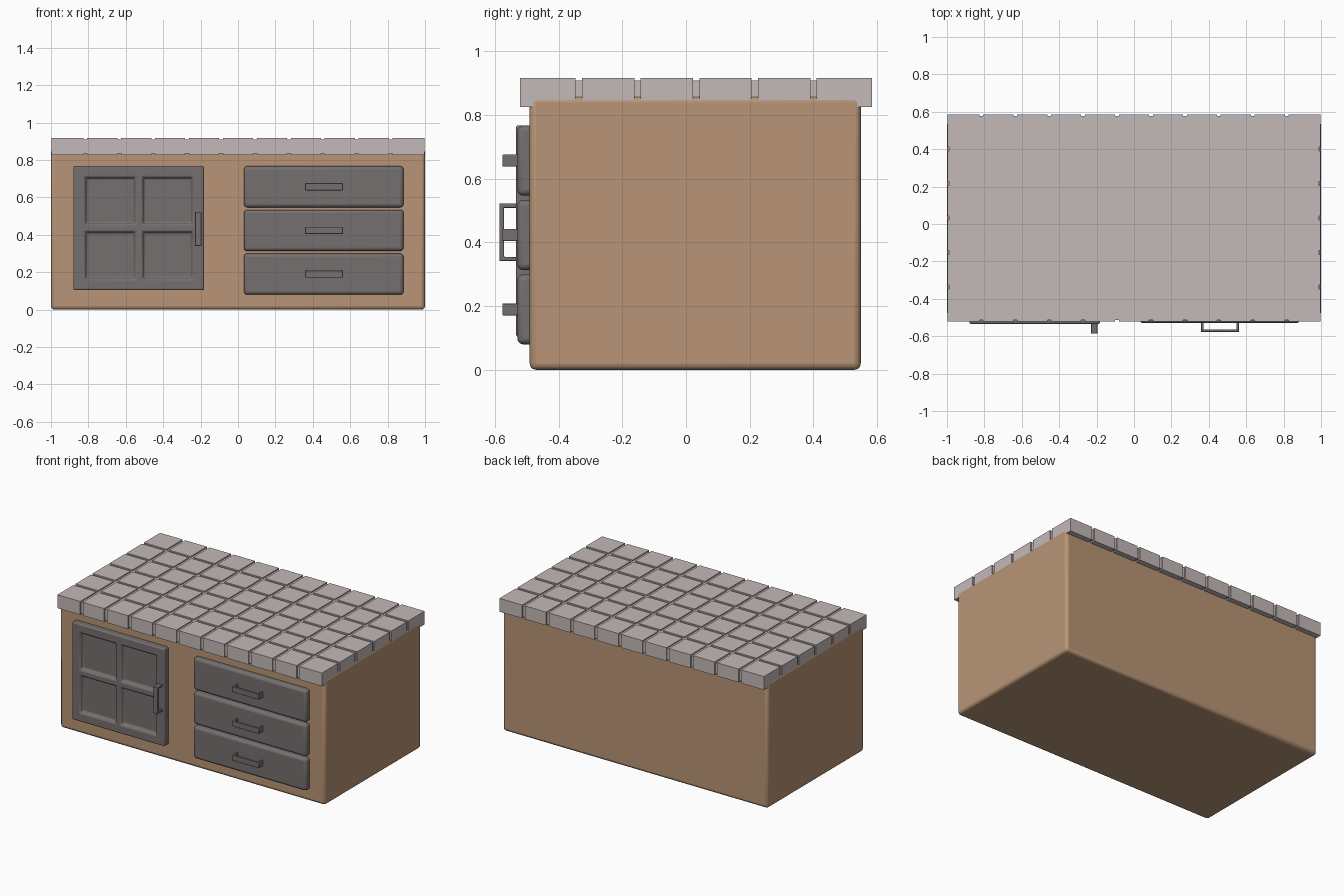
import bpy, bmesh
from mathutils import Vector

if "Cube" in bpy.data.objects:
    bpy.data.objects.remove(bpy.data.objects["Cube"])


def material(name, rgb):
    m = bpy.data.materials.new(name)
    m.diffuse_color = (*rgb, 1)
    m.use_nodes = True
    m.node_tree.nodes["Principled BSDF"].inputs["Base Color"].default_value = m.diffuse_color
    return m


WOOD = material("wood", (0.48, 0.30, 0.18))
PAINT = material("dark_paint", (0.18, 0.16, 0.16))
TILE = material("tile", (0.55, 0.49, 0.48))


def finish(bm, name, mat, bevel=0.0, segments=3, angle=0.6):
    bmesh.ops.recalc_face_normals(bm, faces=bm.faces[:])
    me = bpy.data.meshes.new(name)
    bm.to_mesh(me)
    bm.free()
    ob = bpy.data.objects.new(name, me)
    bpy.context.collection.objects.link(ob)
    me.materials.append(mat)
    if bevel:
        mod = ob.modifiers.new("bevel", 'BEVEL')
        mod.width, mod.segments = bevel, segments
        mod.limit_method, mod.angle_limit = 'ANGLE', angle
        bpy.ops.object.select_all(action='DESELECT')
        ob.select_set(True)
        bpy.context.view_layer.objects.active = ob
        bpy.ops.object.shade_smooth_by_angle(angle=0.6)
    return ob


def box(lo, hi):
    bm = bmesh.new()
    bmesh.ops.create_cube(bm, size=1)
    lo, hi = Vector(lo), Vector(hi)
    for v in bm.verts:
        v.co = Vector([(lo[k] + hi[k]) / 2 + v.co[k] * (hi[k] - lo[k]) for k in range(3)])
    return bm


def cut(bm, axis, values):
    n = Vector((0, 0, 0))
    n[axis] = 1
    for c in values:
        bmesh.ops.bisect_plane(bm, geom=bm.verts[:] + bm.edges[:] + bm.faces[:],
                               plane_co=n * c, plane_no=n)


# cabinet body
finish(box((-1, -0.491, 0), (1, 0.549, 0.86)), "cabinet_body", WOOD, 0.02)

# tiled worktop: grout block whose tile patches are raised outwards
LO, HI = Vector((-0.998, -0.521, 0.826)), Vector((0.998, 0.585, 0.917))
NX, NY, GAP, DEPTH = 11, 6, 0.02, 0.008
d = Vector((DEPTH,) * 3)
bm = box(LO + d, HI - d)
lines = [[LO[a] + (HI[a] - LO[a]) * i / n for i in range(1, n)] for a, n in ((0, NX), (1, NY))]
for a in (0, 1):
    cut(bm, a, [c + s * GAP / 2 for c in lines[a] for s in (-1, 1)])
tiles = {}
for f in bm.faces:
    c = f.calc_center_median()
    if all(abs(c[a] - g) > GAP / 2 for a in (0, 1) for g in lines[a]):
        key = tuple(sum(c[a] > g for g in lines[a]) for a in (0, 1))
        tiles.setdefault(key, []).append(f)
for faces in tiles.values():
    new = bmesh.ops.extrude_face_region(bm, geom=faces)["geom"]
    for v in (g for g in new if isinstance(g, bmesh.types.BMVert)):
        for k in range(3):
            if abs(v.co[k] - LO[k] - DEPTH) < 1e-4:
                v.co[k] = LO[k]
            elif abs(v.co[k] - HI[k] + DEPTH) < 1e-4:
                v.co[k] = HI[k]
    old = [f for f in faces if f.is_valid]
    if old:
        bmesh.ops.delete(bm, geom=old, context='FACES')
finish(bm, "tiled_worktop", TILE)

# door with four recessed panes
bm = box((-0.88, -0.534, 0.104), (-0.182, -0.48, 0.768))
XS, ZS = (-0.818, -0.548, -0.511, -0.242), (0.162, 0.419, 0.456, 0.71)
cut(bm, 0, XS)
cut(bm, 2, ZS)
panes = []
for f in bm.faces:
    c = f.calc_center_median()
    if c.y < -0.53 and any(XS[i] < c.x < XS[i + 1] for i in (0, 2)) \
            and any(ZS[i] < c.z < ZS[i + 1] for i in (0, 2)):
        panes.append(f)
bmesh.ops.inset_individual(bm, faces=panes, thickness=0.012)
for f in panes:
    for v in f.verts:
        v.co.y += 0.024
finish(bm, "door", PAINT, 0.008)


# U-shaped handle, built along x or z
def handle(name, centre, length, width, y_out, y_in, t, vertical):
    h = length / 2
    prof = [(-h, y_in), (-h, y_out), (h, y_out), (h, y_in),
            (h - t, y_in), (h - t, y_out + t), (t - h, y_out + t), (t - h, y_in)]
    bm = bmesh.new()
    cx, cz = centre

    def place(u, y, w):
        return (cx + w, y, cz + u) if vertical else (cx + u, y, cz + w)
    f = bm.faces.new([bm.verts.new(place(u, y, -width / 2)) for u, y in prof])
    ext = bmesh.ops.extrude_face_region(bm, geom=[f], use_keep_orig=True)["geom"]
    step = Vector((width, 0, 0)) if vertical else Vector((0, 0, width))
    bmesh.ops.translate(bm, vec=step, verts=[g for g in ext if isinstance(g, bmesh.types.BMVert)])
    finish(bm, name, PAINT, 0.003, 2)


handle("door_handle", (-0.213, 0.432), 0.182, 0.034, -0.586, -0.525, 0.014, True)

# three drawers with handles
for i, z in enumerate((0.657, 0.4235, 0.19)):
    finish(box((0.031, -0.53, z - 0.11), (0.885, -0.475, z + 0.11)), f"drawer_{i + 1}", PAINT, 0.018)
    handle(f"drawer_handle_{i + 1}", (0.46, z), 0.203, 0.038, -0.577, -0.52, 0.014, False)
